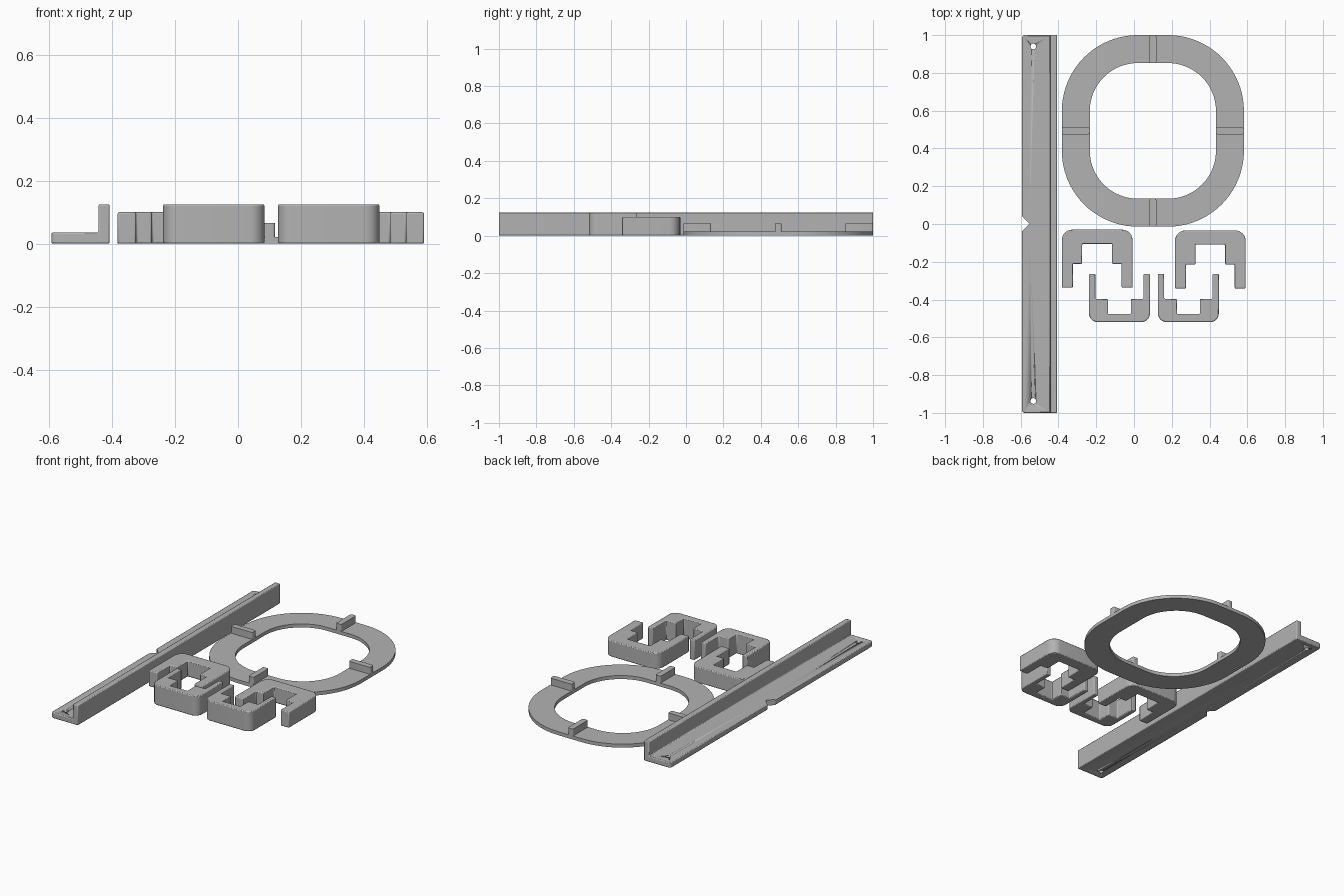
import bpy, bmesh, math
from mathutils import Vector

if "Cube" in bpy.data.objects:
    bpy.data.objects.remove(bpy.data.objects["Cube"])

grey = bpy.data.materials.new("grey plastic")
grey.diffuse_color = (0.45, 0.45, 0.45, 1)
grey.use_nodes = True
grey.node_tree.nodes["Principled BSDF"].inputs["Base Color"].default_value = grey.diffuse_color


def finish(name, bm, bevel=0.0):
    """Turn a bmesh into a named object with optional softened edges."""
    bmesh.ops.recalc_face_normals(bm, faces=bm.faces)
    me = bpy.data.meshes.new(name)
    bm.to_mesh(me)
    bm.free()
    me.materials.append(grey)
    ob = bpy.data.objects.new(name, me)
    bpy.context.collection.objects.link(ob)
    if bevel:
        mod = ob.modifiers.new("soft edges", 'BEVEL')
        mod.width, mod.segments = bevel, 2
        mod.limit_method, mod.angle_limit = 'ANGLE', math.radians(40)
    bpy.ops.object.select_all(action='DESELECT')
    ob.select_set(True)
    bpy.context.view_layer.objects.active = ob
    bpy.ops.object.shade_smooth_by_angle(angle=math.radians(30))
    return ob


def prism(points, z0, z1):
    """Extrude a flat outline upward."""
    bm = bmesh.new()
    face = bm.faces.new([bm.verts.new((x, y, z0)) for x, y in points])
    new = bmesh.ops.extrude_face_region(bm, geom=[face])["geom"]
    verts = [v for v in new if isinstance(v, bmesh.types.BMVert)]
    bmesh.ops.translate(bm, vec=(0, 0, z1 - z0), verts=verts)
    return bm


def rounded_rect(cx, cy, hx, hy, r, n):
    """Counter-clockwise outline with n segments per corner."""
    pts = []
    for q, (sx, sy) in enumerate([(1, 1), (-1, 1), (-1, -1), (1, -1)]):
        for i in range(n + 1):
            a = math.pi / 2 * (q + i / n)
            pts.append((cx + sx * (hx - r) + r * math.cos(a),
                        cy + sy * (hy - r) + r * math.sin(a)))
    return pts


def cut(ob, cutter):
    cutter.hide_render = True
    cutter.hide_set(True)
    mod = ob.modifiers.new("cut", 'BOOLEAN')
    mod.operation, mod.solver, mod.object = 'DIFFERENCE', 'EXACT', cutter


# Angle rail: L section along y, rounded flange corners
L = [(-0.593, 0), (-0.408, 0), (-0.408, 0.125), (-0.443, 0.125),
     (-0.443, 0.035), (-0.593, 0.035)]
bm = bmesh.new()
face = bm.faces.new([bm.verts.new((x, -1, z)) for x, z in L])
new = bmesh.ops.extrude_face_region(bm, geom=[face])["geom"]
bmesh.ops.translate(bm, vec=(0, 2, 0),
                    verts=[v for v in new if isinstance(v, bmesh.types.BMVert)])
corners = [e for e in bm.edges
           if all(v.co.x < -0.59 for v in e.verts)
           and abs(e.verts[0].co.y - e.verts[1].co.y) < 0.01]
bmesh.ops.bevel(bm, geom=corners, offset=0.015, segments=5, profile=0.5,
                affect='EDGES')
rail = finish("angle_rail", bm, 0.005)

# Screw holes and centre notch in the rail flange
for y in (-0.937, 0.94):
    hole = [(-0.533 + 0.015 * math.cos(math.tau * i / 24),
             y + 0.015 * math.sin(math.tau * i / 24)) for i in range(24)]
    cut(rail, finish("hole_cutter", prism(hole, -0.1, 0.2)))
notch = [(-0.595 - 0.02, -0.06), (-0.553, 0.002), (-0.595 - 0.02, 0.064)]
cut(rail, finish("notch_cutter", prism(notch, -0.1, 0.2)))

# Flat ring with a rounded square outline
CX, CY, N = 0.1, 0.493, 20
outer = rounded_rect(CX, CY, 0.482, 0.507, 0.402, N)
inner = rounded_rect(CX, CY, 0.334, 0.359, 0.254, N)
bm = bmesh.new()
loops = [[bm.verts.new((x, y, z)) for x, y in pts]
         for pts, z in ((outer, 0), (outer, 0.022), (inner, 0.022), (inner, 0))]
n = len(outer)
for k in range(4):
    a, b = loops[k], loops[(k + 1) % 4]
    for i in range(n):
        j = (i + 1) % n
        bm.faces.new((a[i], a[j], b[j], b[i]))
finish("flat_ring", bm)

# Four raised ribs across the ring, with rounded ends
for s in (-1, 1):
    finish("rib_along_x", prism(
        rounded_rect(CX + s * 0.408, CY, 0.074, 0.018, 0.008, 4), 0.01, 0.065))
    finish("rib_along_y", prism(
        rounded_rect(CX, CY + s * 0.433, 0.018, 0.074, 0.008, 4), 0.01, 0.065))


def clip(name, cx, back, sign, half, arm, step, slot, tip, ledge, pocket, r, h):
    """Stepped U bracket; sign says which way the arms point along y.
    arm, step, slot are x half widths; tip, ledge, pocket are depths from the back."""
    right = [(slot, pocket), (slot, ledge), (arm, ledge), (arm, tip), (half, tip)]
    for i in range(9):
        a = math.pi / 2 * i / 8
        right.append((half - r + r * math.cos(a), r - r * math.sin(a)))
    pts = right + [(-x, d) for x, d in reversed(right)]
    finish(name, prism([(cx + x, back + sign * d) for x, d in pts], 0, h), 0.005)


# Two wide brackets opening forward, two narrow brackets opening backward
for name, cx, y in (("wide_clip_left", -0.195, -0.03), ("wide_clip_right", 0.404, -0.034)):
    clip(name, cx, y, -1, 0.187, 0.129, 0, 0.079, 0.307, 0.181, 0.075, 0.055, 0.1)
for name, cx in (("narrow_clip_left", -0.077), ("narrow_clip_right", 0.288)):
    clip(name, cx, -0.519, 1, 0.161, 0.128, 0, 0.061, 0.255, 0.123, 0.042, 0.045, 0.125)
